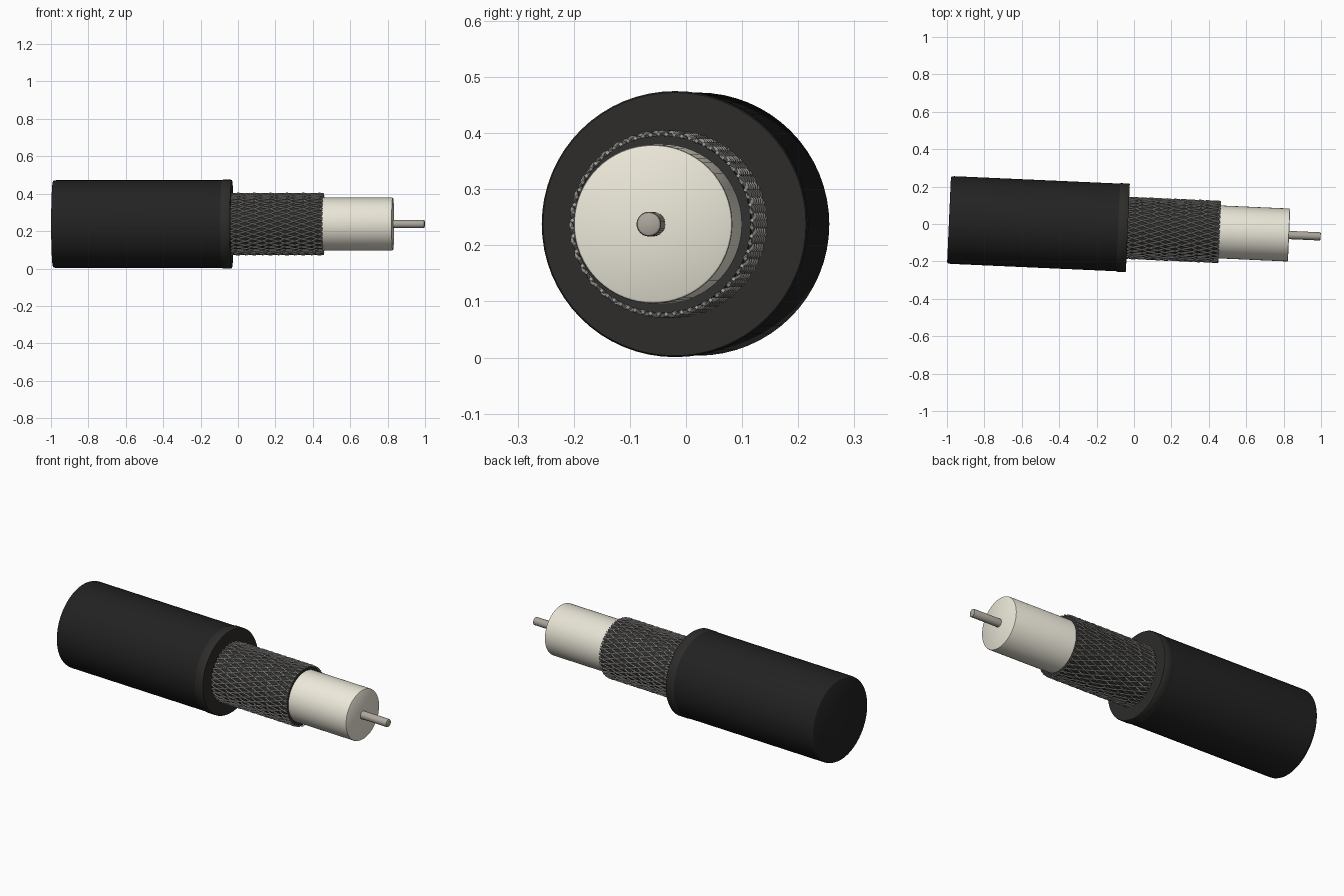
import bpy, bmesh, math
from mathutils import Matrix

if "Cube" in bpy.data.objects:
    bpy.data.objects.remove(bpy.data.objects["Cube"])

# The cable axis lies level, turned slightly about z
PLACE = Matrix.Translation((0, -0.022, 0.2378)) @ Matrix.Rotation(-0.0445, 4, 'Z')


def paint(obj, name, rgb):
    mat = bpy.data.materials.get(name) or bpy.data.materials.new(name)
    mat.diffuse_color = (*rgb, 1)
    mat.use_nodes = True
    mat.node_tree.nodes["Principled BSDF"].inputs["Base Color"].default_value = mat.diffuse_color
    obj.data.materials.append(mat)


def lathe(name, profile, mat, rgb, closed=False, sides=64):
    """Revolve (x, radius) points about the cable axis; open profiles get end caps."""
    bm = bmesh.new()
    rings = [[bm.verts.new((x, r * math.cos(2 * math.pi * i / sides),
                            r * math.sin(2 * math.pi * i / sides)))
              for i in range(sides)] for x, r in profile]
    pairs = list(zip(rings, rings[1:]))
    if closed:
        pairs.append((rings[-1], rings[0]))
    else:
        bm.faces.new(rings[0])
        bm.faces.new(rings[-1])
    for a, b in pairs:
        for i in range(sides):
            j = (i + 1) % sides
            bm.faces.new((a[i], a[j], b[j], b[i]))
    bmesh.ops.recalc_face_normals(bm, faces=bm.faces)
    mesh = bpy.data.meshes.new(name)
    bm.to_mesh(mesh)
    bm.free()
    obj = bpy.data.objects.new(name, mesh)
    bpy.context.collection.objects.link(obj)
    obj.matrix_world = PLACE
    bpy.ops.object.select_all(action='DESELECT')
    bpy.context.view_layer.objects.active = obj
    obj.select_set(True)
    bpy.ops.object.shade_smooth_by_angle(angle=math.radians(35))
    paint(obj, mat, rgb)
    return obj


# Outer jacket and the cut ring at its end
lathe("outer_jacket", [(-0.99, 0.228), (-0.988, 0.231), (-0.982, 0.2335), (-0.97, 0.2345),
                       (-0.06, 0.2345)], "jacket_black", (0.016, 0.016, 0.016))
lathe("jacket_end_ring", [(-0.085, 0.16), (-0.085, 0.2345), (-0.081, 0.237),
                          (-0.037, 0.237), (-0.033, 0.2345), (-0.033, 0.16)],
      "ring_black", (0.026, 0.025, 0.023), closed=True)

# Dark sleeve under the braid
lathe("under_braid_sleeve", [(-0.06, 0.138), (-0.06, 0.158), (0.453, 0.158), (0.453, 0.138)],
      "sleeve_dark", (0.03, 0.03, 0.028), closed=True)

# White insulation and centre conductor
lathe("inner_insulation", [(-0.06, 0.1415), (0.824, 0.1415), (0.828, 0.1402), (0.83, 0.137)],
      "insulation_cream", (0.84, 0.81, 0.70))
lathe("centre_conductor", [(0.80, 0.022), (0.993, 0.022), (0.997, 0.0205), (0.999, 0.017)],
      "conductor_metal", (0.42, 0.39, 0.34), sides=32)

# Woven braid: two opposing sets of helical wires passing over and under
N, TWIST, START, END, STEPS = 36, 2.0, -0.045, 0.458, 48
curve = bpy.data.curves.new("braided_shield", 'CURVE')
curve.dimensions = '3D'
curve.bevel_depth = 0.0042
curve.bevel_resolution = 0
curve.use_fill_caps = True
for d in (1, -1):
    for k in range(N):
        wire = curve.splines.new('POLY')
        wire.points.add(STEPS)
        for i, p in enumerate(wire.points):
            x = START + (END - START) * i / STEPS
            t = 2 * math.pi * k / N + d * TWIST * x
            r = 0.1605 + d * 0.003 * math.cos(TWIST * x * N)
            p.co = (x, r * math.cos(t), r * math.sin(t), 1)
braid = bpy.data.objects.new("braided_shield", curve)
bpy.context.collection.objects.link(braid)
braid.matrix_world = PLACE
paint(braid, "braid_metal", (0.36, 0.35, 0.33))
